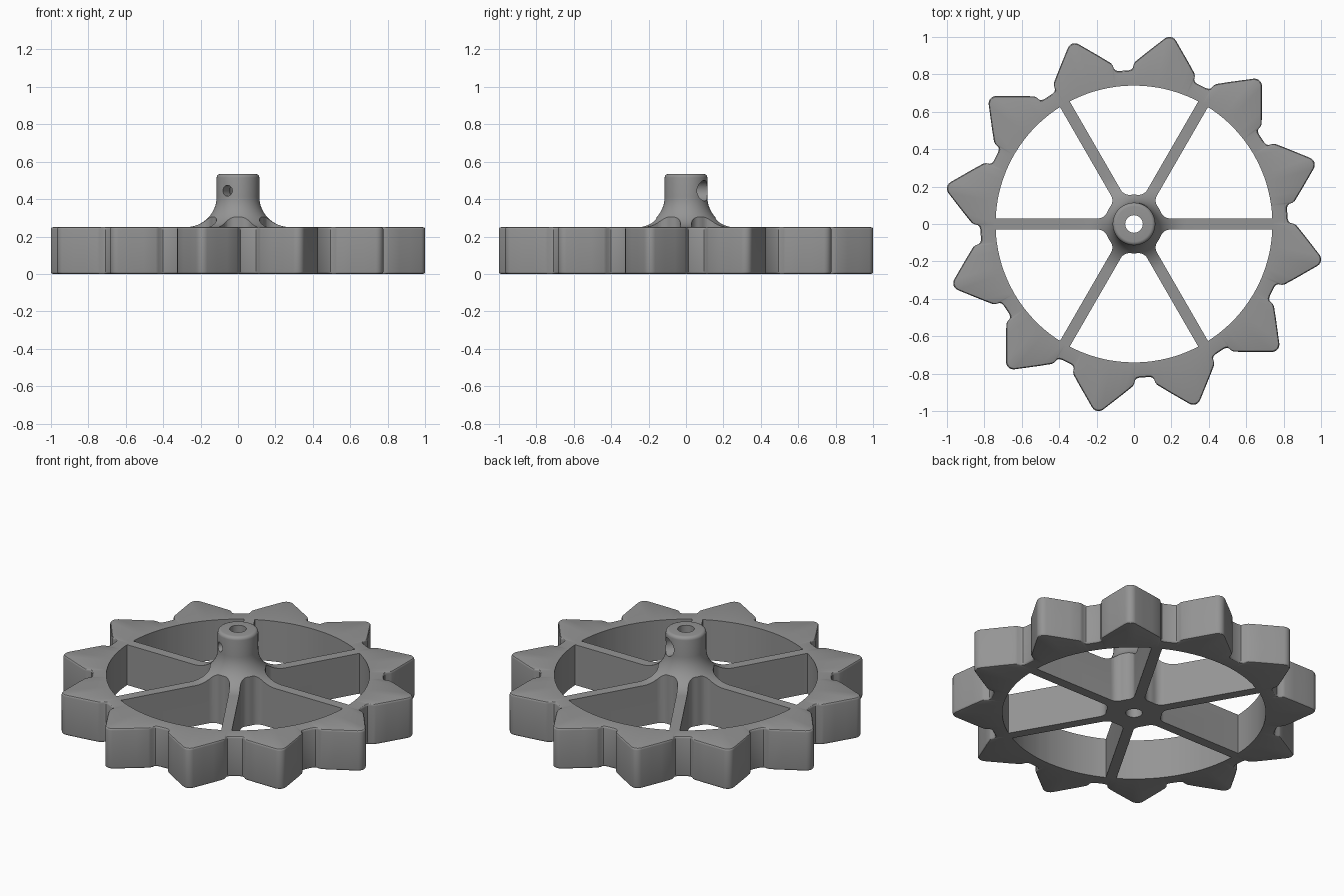
import bpy, bmesh, math
from math import sin, cos, radians, degrees, pi

if "Cube" in bpy.data.objects:
    bpy.data.objects.remove(bpy.data.objects["Cube"])

H = 0.25            # rim and spoke height
HUB_TOP = 0.535
grey = bpy.data.materials.new("grey_plastic")
grey.diffuse_color = (0.3, 0.3, 0.3, 1)
grey.use_nodes = True
grey.node_tree.nodes["Principled BSDF"].inputs["Base Color"].default_value = grey.diffuse_color


def make(name, bm):
    bmesh.ops.recalc_face_normals(bm, faces=bm.faces)
    me = bpy.data.meshes.new(name)
    bm.to_mesh(me)
    bm.free()
    ob = bpy.data.objects.new(name, me)
    bpy.context.collection.objects.link(ob)
    me.materials.append(grey)
    return ob


def smooth(ob, angle=30):
    bpy.ops.object.select_all(action='DESELECT')
    ob.select_set(True)
    bpy.context.view_layer.objects.active = ob
    bpy.ops.object.shade_smooth_by_angle(angle=radians(angle))


def boolean(ob, cutter, op):
    m = ob.modifiers.new("cut", 'BOOLEAN')
    m.operation, m.object, m.solver = op, cutter, 'EXACT'
    bpy.context.view_layer.objects.active = ob
    bpy.ops.object.modifier_apply(modifier=m.name)
    bpy.data.objects.remove(cutter)


def loft(rings, closed):
    """Skin closed rings of points; closed joins the last ring to the first."""
    bm = bmesh.new()
    vs = [[bm.verts.new(p) for p in r] for r in rings]
    n = len(vs[0])
    pairs = list(zip(vs, vs[1:])) + ([(vs[-1], vs[0])] if closed else [])
    for a, b in pairs:
        for i in range(n):
            bm.faces.new((a[i], a[(i + 1) % n], b[(i + 1) % n], b[i]))
    if not closed:
        bm.faces.new(vs[0])
        bm.faces.new(vs[-1])
    return bm


def cylinder(r, start, end, n=32):
    """Cylinder between two points, for drilling."""
    from mathutils import Vector
    a, b = Vector(start), Vector(end)
    q = (b - a).to_track_quat('Z', 'Y')
    ring = [q @ Vector((r * cos(2 * pi * i / n), r * sin(2 * pi * i / n), 0)) for i in range(n)]
    return make("drill", loft([[a + p for p in ring], [b + p for p in ring]], False))


# Toothed rim: twelve pointed teeth with rounded tips and notched valleys
FLANK, TIP_R, TIP_C = radians(41), 0.04, 0.979
half = []
for a in (0, 16, 33, 49):                                  # rounded tip
    x, y = TIP_C + TIP_R * cos(radians(a)), TIP_R * sin(radians(a))
    half.append((math.hypot(x, y), degrees(math.atan2(y, x))))
for t in (0.33, 0.67):                                     # straight flank
    x0, y0 = TIP_C + TIP_R * sin(FLANK), TIP_R * cos(FLANK)
    x, y = x0 + (0.853 - x0) * t, y0 + (0.163 - y0) * t
    half.append((math.hypot(x, y), degrees(math.atan2(y, x))))
half += [(0.868, 10.7), (0.855, 11.2), (0.836, 11.5), (0.826, 12.1), (0.822, 13.2)]
tooth = [(r, -a) for r, a in reversed(half[1:])] + half
outline = [(r, radians(a + 18.85 + 30 * k)) for k in range(12) for r, a in tooth]


def rim_ring(inset, z):
    return [((r - inset) * cos(a), (r - inset) * sin(a), z) for r, a in outline]


B = 0.012                                                  # rounded outer edges
steps = [0, 30, 60, 90]
rings = [rim_ring(B * (1 - sin(radians(s))), B * (1 - cos(radians(s)))) for s in steps]
rings += [rim_ring(B * (1 - cos(radians(s))), H - B + B * sin(radians(s))) for s in steps]
rings += [[(0.74 * cos(a), 0.74 * sin(a), z) for r, a in outline] for z in (H, 0)]
rim = make("toothed_rim", loft(rings, True))
smooth(rim)

# Hub and spokes: six-armed outline, trimmed by a turned profile with a flared hub
HUB_R, ARM, F = 0.157, 0.03, 0.053
cy = ARM + F
cx = math.sqrt((HUB_R + F) ** 2 - cy ** 2)
join = math.atan2(cy, cx)
side = [(0.9, ARM)]
for i in range(7):                                         # fillet into the hub
    a = -pi / 2 + (join - pi / 2) * i / 6
    side.append((cx + F * cos(a), cy + F * sin(a)))
side += [(HUB_R * cos(a), HUB_R * sin(a)) for a in
         [join + (pi / 6 - join) * t for t in (0.5, 1)]]
arm = [(x, -y) for x, y in reversed(side[:-1])] + side
star = [(x * cos(k * pi / 3) - y * sin(k * pi / 3), x * sin(k * pi / 3) + y * cos(k * pi / 3))
        for k in range(6) for x, y in arm]
hub = make("hub_and_spokes", loft([[(x, y, z) for x, y in star] for z in (0, 0.7)], False))

profile = [(0.742, -0.1), (0.742, H)]
for i in range(13):                                        # concave flare
    a = radians(270 - 90 * i / 12)
    profile.append((0.28 + 0.166 * cos(a), 0.412 + 0.162 * sin(a)))
for i in range(6):                                         # rounded hub top
    a = radians(90 * i / 5)
    profile.append((0.094 + 0.02 * cos(a), HUB_TOP - 0.02 + 0.02 * sin(a)))
N = 96
turned = make("turned", loft([[(r * cos(2 * pi * i / N), r * sin(2 * pi * i / N), z)
                               for i in range(N)] for r, z in profile], False))
boolean(hub, turned, 'INTERSECT')

# Shaft bore, then a wide screw hole on one side and a narrow one opposite
boolean(hub, cylinder(0.047, (0, 0, -0.1), (0, 0, 0.7)), 'DIFFERENCE')
c, s, z = cos(pi / 3), sin(pi / 3), 0.445
boolean(hub, cylinder(0.055, (0.03 * c, 0.03 * s, z), (0.3 * c, 0.3 * s, z)), 'DIFFERENCE')
boolean(hub, cylinder(0.029, (0, 0, z), (-0.3 * c, -0.3 * s, z)), 'DIFFERENCE')
smooth(hub)
